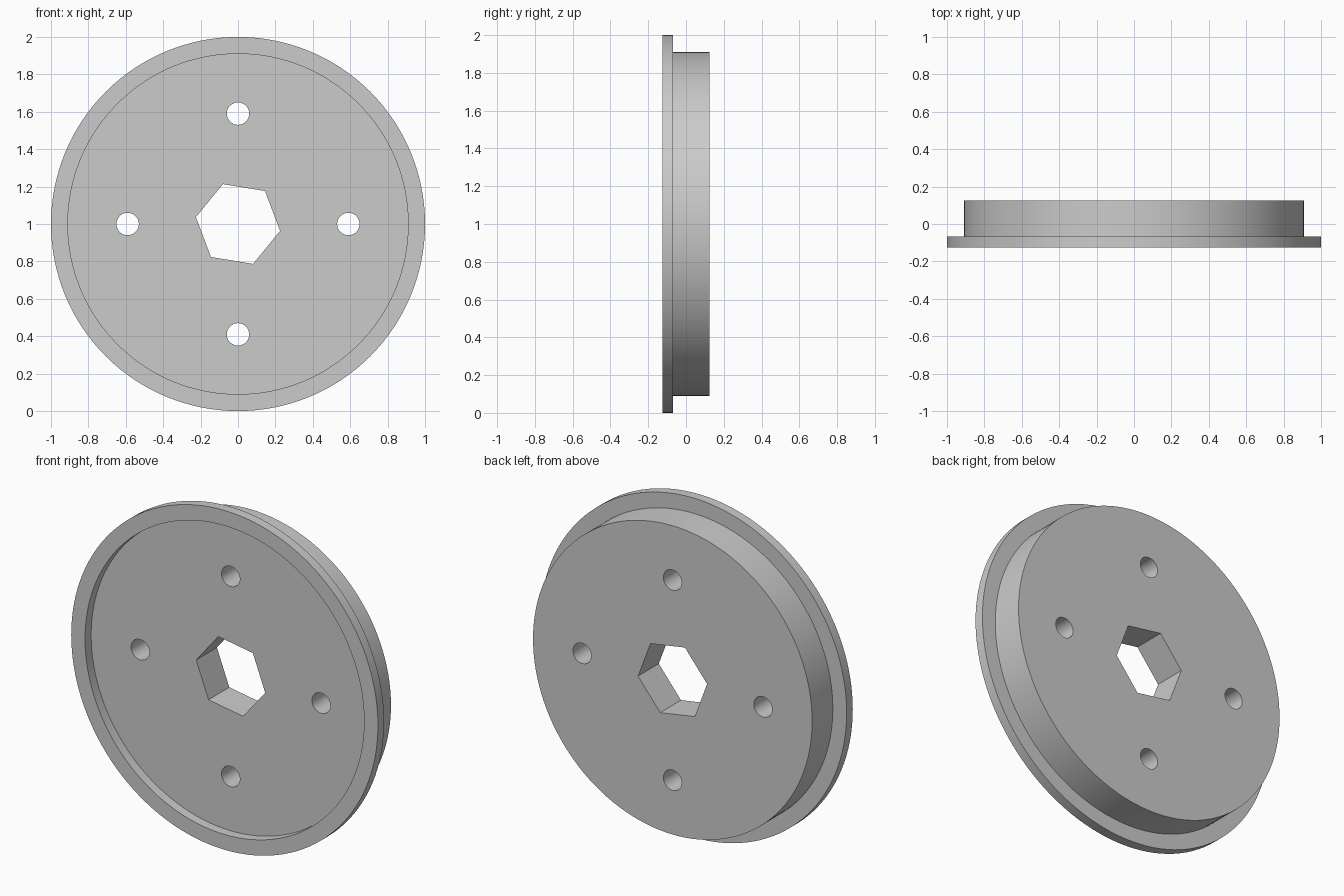
import bpy
import bmesh
from math import cos, sin, pi, radians

if "Cube" in bpy.data.objects:
    bpy.data.objects.remove(bpy.data.objects["Cube"])

FRONT, STEP, BACK = -0.125, -0.068, 0.125
RIM_R, BODY_R = 1.0, 0.91


def ngon(radius, sides, cx=0.0, cz=0.0, start=0.0):
    """Outline points of a regular polygon or circle."""
    return [(cx + radius * cos(start + 2 * pi * i / sides),
             cz + radius * sin(start + 2 * pi * i / sides)) for i in range(sides)]


def plate(name, outlines, y0, y1):
    """Flat plate: first outline is the edge, the others are openings."""
    curve = bpy.data.curves.new(name, 'CURVE')
    curve.dimensions = '2D'
    curve.fill_mode = 'BOTH'
    curve.extrude = (y1 - y0) / 2
    for points in outlines:
        spline = curve.splines.new('POLY')
        spline.points.add(len(points) - 1)
        for p, (x, z) in zip(spline.points, points):
            p.co = (x, z, 0, 1)
        spline.use_cyclic_u = True
    obj = bpy.data.objects.new(name, curve)
    bpy.context.collection.objects.link(obj)
    obj.location = (0, (y0 + y1) / 2, 1)
    obj.rotation_euler = (radians(90), 0, 0)

    bpy.ops.object.select_all(action='DESELECT')
    obj.select_set(True)
    bpy.context.view_layer.objects.active = obj
    bpy.ops.object.convert(target='MESH')
    obj = bpy.context.object
    bm = bmesh.new()
    bm.from_mesh(obj.data)
    bmesh.ops.remove_doubles(bm, verts=bm.verts, dist=0.0001)
    bmesh.ops.recalc_face_normals(bm, faces=bm.faces)
    bm.to_mesh(obj.data)
    bm.free()
    bpy.ops.object.shade_smooth_by_angle(angle=radians(30))
    return obj


# Thin flange ring standing proud of the recessed front face
plate("flange_ring", [ngon(RIM_R, 128), ngon(BODY_R, 128)], FRONT, STEP)

# Wheel body with a hexagonal axle bore and four bolt holes
hex_bore = ngon(0.228, 6, start=radians(-9.3))
bolt_holes = [ngon(0.06, 32, 0.59 * cos(k * pi / 2), 0.59 * sin(k * pi / 2))
              for k in range(4)]
plate("wheel_body", [ngon(BODY_R, 128), hex_bore] + bolt_holes, STEP, BACK)
